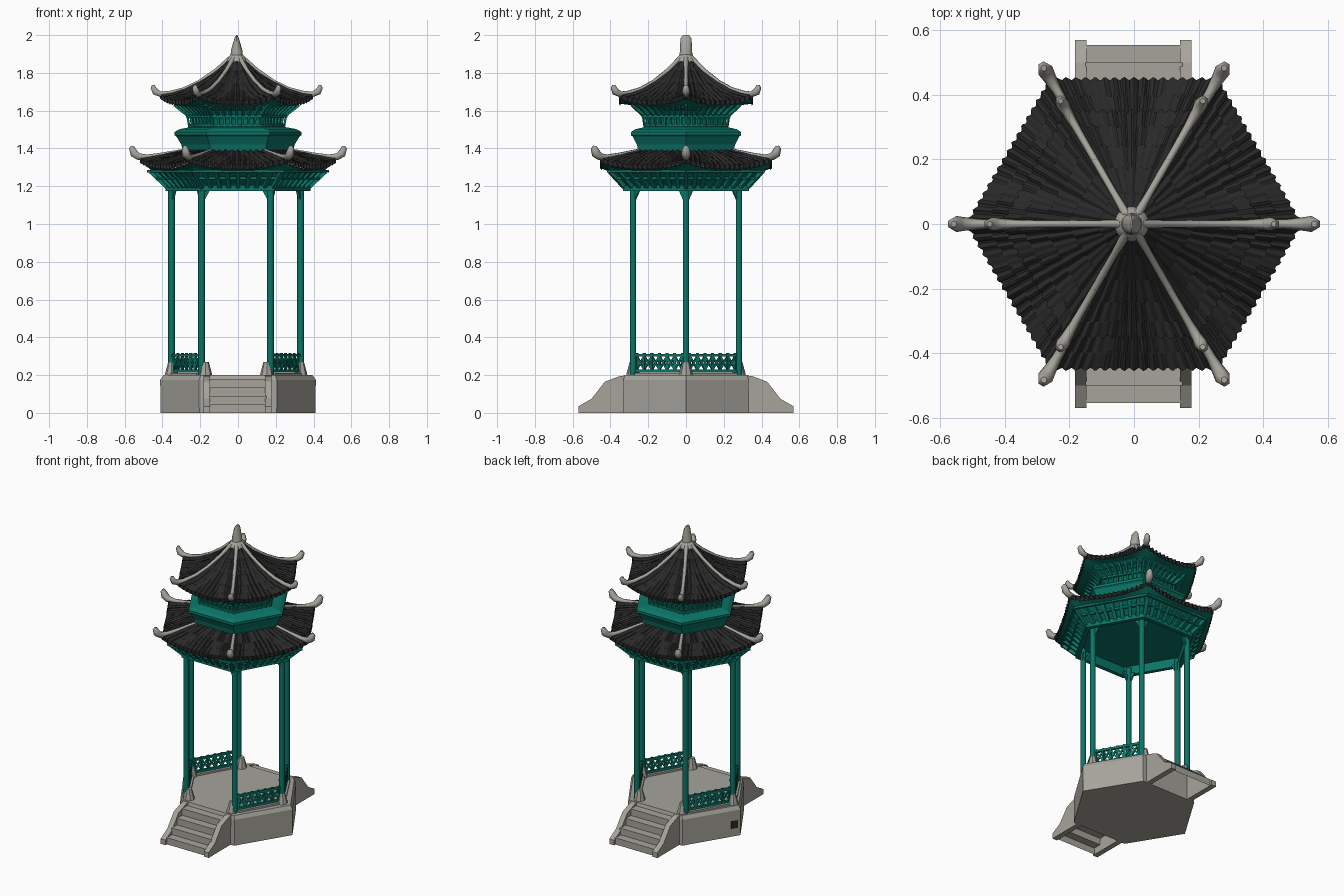
import bpy, bmesh, math
from mathutils import Vector

cube = bpy.data.objects.get("Cube")
if cube:
    bpy.data.objects.remove(cube, do_unlink=True)


def material(name, rgb):
    m = bpy.data.materials.new(name)
    m.use_nodes = True
    m.diffuse_color = (*rgb, 1)
    bsdf = m.node_tree.nodes["Principled BSDF"]
    bsdf.inputs["Base Color"].default_value = (*rgb, 1)
    bsdf.inputs["Roughness"].default_value = 0.8
    return m


STONE = material("pale stone", (0.38, 0.37, 0.33))
TEAL = material("teal paint", (0.003, 0.18, 0.135))
DEEP = material("deep teal paint", (0.003, 0.15, 0.115))
TILE = material("charcoal tile", (0.022, 0.022, 0.022))


def finish(name, bm, mat, smooth=False):
    me = bpy.data.meshes.new(name)
    bm.to_mesh(me)
    bm.free()
    ob = bpy.data.objects.new(name, me)
    bpy.context.collection.objects.link(ob)
    me.materials.append(mat)
    if smooth:
        bpy.ops.object.select_all(action="DESELECT")
        ob.select_set(True)
        bpy.context.view_layer.objects.active = ob
        bpy.ops.object.shade_smooth_by_angle(angle=math.radians(40))
    return ob


def corner(k, r, z=0.0):
    a = math.radians(60 * k)
    return Vector((r * math.cos(a), r * math.sin(a), z))


def on_side(k, u, r, z):
    return corner(k, r, z).lerp(corner(k + 1, r, z), u)


def post(k, z=0.0):
    """Column position: a hexagon slightly squashed from front to back."""
    c = corner(k, 1)
    x = 0.3415 if k % 3 == 0 else 0.1825
    return Vector((math.copysign(x, c.x) - 0.01, 0.324 * c.y, z))


def stack(bm, rings, sides=6, centre=Vector()):
    """Closed solid through rings of (radius, height, optional y radius)."""
    loops = []
    for r, z, *ry in rings:
        ry = ry[0] if ry else r
        angles = [math.tau * i / sides for i in range(sides)]
        loops.append([bm.verts.new(centre + Vector((r * math.cos(a), ry * math.sin(a), z)))
                      for a in angles])
    for lo, hi in zip(loops, loops[1:]):
        for i in range(sides):
            j = (i + 1) % sides
            bm.faces.new((lo[i], lo[j], hi[j], hi[i]))
    bm.faces.new(loops[0][::-1])
    bm.faces.new(loops[-1])


def solid(name, rings, mat, sides=6, smooth=False):
    bm = bmesh.new()
    stack(bm, rings, sides)
    return finish(name, bm, mat, smooth)


def bar(bm, p, q, w, h):
    """Rectangular strut from p to q."""
    d = (q - p).normalized()
    side = d.cross(Vector((0, 0, 1)))
    side = side.normalized() if side.length > 0.01 else Vector((-p.y, p.x, 0)).normalized()
    up = side.cross(d)
    a, b = [[bm.verts.new(c + side * sx * w / 2 + up * sz * h / 2)
             for sx, sz in ((-1, -1), (1, -1), (1, 1), (-1, 1))] for c in (p, q)]
    faces = [bm.faces.new(a), bm.faces.new(b[::-1])]
    for i in range(4):
        j = (i + 1) % 4
        faces.append(bm.faces.new((a[i], b[i], b[j], a[j])))
    bmesh.ops.recalc_face_normals(bm, faces=faces)


def roof_sheet(name, rings, lift, mat, rib=0.0, n=72):
    """Six-sided sheet whose corners sweep up; rib adds rows of tiles."""
    bm = bmesh.new()
    radii = [r for r, z in rings]
    lo, hi = min(radii), max(radii)
    for k in range(6):
        grid = []
        for r, z in rings:
            row = []
            for i in range(n + 1):
                u = i / n
                p = on_side(k, u, r, z)
                p.z += lift * ((r - lo) / (hi - lo)) ** 2 * abs(2 * u - 1) ** 2.5
                wave = math.cos(math.tau * (u - 0.5) * r / 0.03)
                p.z += rib * wave
                p += Vector((p.x, p.y, 0)).normalized() * rib * wave * (r / hi)
                row.append(bm.verts.new(p))
            grid.append(row)
        for a, b in zip(grid, grid[1:]):
            for i in range(n):
                bm.faces.new((a[i], a[i + 1], b[i + 1], b[i]))
    return finish(name, bm, mat)


def hip_ridges(name, path):
    """Six stone ridges following (radius, height, thickness) points."""
    cu = bpy.data.curves.new(name, "CURVE")
    cu.dimensions = "3D"
    cu.bevel_depth = 1.0
    cu.bevel_resolution = 1
    cu.use_fill_caps = True
    for k in range(6):
        sp = cu.splines.new("POLY")
        sp.points.add(len(path) - 1)
        for pt, (r, z, t) in zip(sp.points, path):
            pt.co = (*corner(k, r, z), 1)
            pt.radius = t
    cu.materials.append(STONE)
    ob = bpy.data.objects.new(name, cu)
    bpy.context.collection.objects.link(ob)
    return ob


# Stone platform, with a dark worn plate by one corner
solid("platform", [(0.41, 0, 0.385), (0.412, 0.175, 0.383), (0.395, 0.2, 0.375)], STONE)
plate = bmesh.new()
bar(plate, Vector((-0.377, 0.054, 0.08)), Vector((-0.401, 0.015, 0.08)), 0.009, 0.05)
finish("worn_plate", plate, TILE)

# Stairs at front and back: a hollow flight between sloping cheek walls
flight = []
for i in range(4):
    h = 0.18 - 0.045 * i
    flight += [(0.335 + 0.055 * i, h), (0.39 + 0.055 * i, h)]
flight.append((0.555, 0))
cheek = [(0.3, 0), (0.3, 0.2), (0.35, 0.195), (0.43, 0.165), (0.5, 0.075), (0.57, 0.035), (0.57, 0)]
for label, s in (("front", -1), ("back", 1)):
    bm = bmesh.new()
    rows = [[bm.verts.new((s * x, s * y, z)) for x in (-0.15, 0.15)] for y, z in flight]
    for a, b in zip(rows, rows[1:]):
        bm.faces.new((a[0], a[1], b[1], b[0]))
    finish(label + "_steps", bm, STONE)
    bm = bmesh.new()
    for x in (-0.165, 0.16):
        face = bm.faces.new([bm.verts.new((x - 0.018, s * y, z)) for y, z in cheek])
        out = bmesh.ops.extrude_face_region(bm, geom=[face])
        moved = [v for v in out["geom"] if isinstance(v, bmesh.types.BMVert)]
        bmesh.ops.translate(bm, verts=moved, vec=(0.036, 0, 0))
    bmesh.ops.recalc_face_normals(bm, faces=bm.faces)
    finish(label + "_stair_cheeks", bm, STONE)

# Columns on flared stone feet, with small braces under the beam
columns, feet, braces = bmesh.new(), bmesh.new(), bmesh.new()
for k in range(6):
    stack(columns, [(0.018, 0.2), (0.018, 1.22)], 10, post(k))
    inward = Vector((0 if k % 3 == 0 else -math.copysign(0.02, post(k).x), 0, 0))
    stack(feet, [(0.042, 0.17), (0.034, 0.21), (0.018, 0.27)], 8, post(k) + inward)
    for other in (k - 1, k + 1):
        bar(braces, post(k, 1.12), post(k, 1.185).lerp(post(other, 1.185), 0.1), 0.014, 0.02)
finish("columns", columns, TEAL, True)
finish("column_feet", feet, STONE, True)
finish("column_braces", braces, TEAL)

# Lattice railings on the four closed sides
rails, kerbs = bmesh.new(), bmesh.new()
for k in (0, 2, 3, 5):
    def at(u, z):
        return post(k, z).lerp(post(k + 1, z), u)
    bar(kerbs, at(0.06, 0.203), at(0.94, 0.203), 0.04, 0.018)
    for z in (0.222, 0.305):
        bar(rails, at(0.04, z), at(0.96, z), 0.016, 0.015)
    cells = 6
    for i in range(cells + 1):
        u = 0.07 + 0.86 * i / cells
        bar(rails, at(u, 0.215), at(u, 0.318), 0.014, 0.012)
        if i < cells:
            v = u + 0.86 / cells
            bar(rails, at(u, 0.23), at(v, 0.3), 0.01, 0.01)
            bar(rails, at(u, 0.3), at(v, 0.23), 0.01, 0.01)
finish("railings", rails, TEAL)
finish("railing_kerbs", kerbs, STONE)

# Ring beam around a recessed ceiling, and the lower eave
roof_sheet("ring_beam", [(0.37, 1.215), (0.385, 1.205), (0.385, 1.175), (0.355, 1.175),
                         (0.355, 1.235)][::-1], 0, TEAL, n=1)
solid("ceiling", [(0.36, 1.235), (0.36, 1.245)], TEAL)
roof_sheet("lower_soffit", [(0.37, 1.2), (0.43, 1.245), (0.475, 1.28), (0.515, 1.293)],
           0.035, DEEP, n=16)
roof_sheet("lower_roof", [(0.52, 1.29), (0.52, 1.315), (0.46, 1.338), (0.39, 1.362), (0.27, 1.395)],
           0.035, TILE, rib=0.005)
hip_ridges("lower_ridges", [(0.29, 1.388, 0.011), (0.4, 1.368, 0.012), (0.48, 1.355, 0.015),
                            (0.525, 1.356, 0.021), (0.55, 1.373, 0.025), (0.56, 1.4, 0.019),
                            (0.558, 1.413, 0.01)])

# Flared upper drum with a rounded ledge
solid("drum", [(0.285, 1.36), (0.3, 1.42), (0.325, 1.462), (0.336, 1.47),
               (0.336, 1.487), (0.31, 1.502), (0.24, 1.515)], TEAL)

# Recessed frieze and soffit of the upper eave
upper = [solid("frieze", [(0.24, 1.5), (0.245, 1.55), (0.272, 1.61), (0.3, 1.645)], DEEP),
         roof_sheet("upper_soffit", [(0.27, 1.6), (0.34, 1.63), (0.4, 1.636)], 0.035, DEEP, n=16)]

# Bracket sets and trim bars below both eaves
lower_brackets, upper_brackets = bmesh.new(), bmesh.new()
for k in range(6):
    for i in range(8):
        u = i / 8
        bar(lower_brackets, on_side(k, u, 0.375, 1.2), on_side(k, u, 0.46, 1.28), 0.022, 0.03)
        bar(upper_brackets, on_side(k, u, 0.25, 1.51), on_side(k, u, 0.262, 1.58), 0.011, 0.012)
        bar(upper_brackets, on_side(k, u, 0.258, 1.575), on_side(k, u, 0.33, 1.632), 0.014, 0.018)
    for bm, r, z in ((lower_brackets, 0.43, 1.243), (lower_brackets, 0.475, 1.28),
                     (upper_brackets, 0.25, 1.522), (upper_brackets, 0.263, 1.572),
                     (upper_brackets, 0.305, 1.62)):
        bar(bm, corner(k, r, z), corner(k + 1, r, z), 0.014, 0.014)
finish("lower_brackets", lower_brackets, TEAL)
upper.append(finish("upper_brackets", upper_brackets, TEAL))

# Upper roof and its ridges
upper.append(roof_sheet("upper_roof", [(0.405, 1.63), (0.405, 1.654), (0.35, 1.672), (0.28, 1.701),
                                       (0.2, 1.745), (0.11, 1.812), (0.04, 1.878)],
                        0.035, TILE, rib=0.005))
upper.append(hip_ridges("upper_ridges", [(0.03, 1.882, 0.014), (0.11, 1.814, 0.011),
                                         (0.2, 1.752, 0.011), (0.28, 1.714, 0.011),
                                         (0.36, 1.692, 0.013), (0.405, 1.688, 0.017),
                                         (0.43, 1.7, 0.021), (0.442, 1.722, 0.016),
                                         (0.44, 1.736, 0.009)]))

# Finial: round seat and a flattened pointed bud
upper.append(solid("finial_seat", [(0.06, 1.83), (0.052, 1.87), (0.035, 1.895), (0.025, 1.9)],
                   STONE, 12, True))
upper.append(solid("finial_bud", [(0.034, 1.88, 0.036), (0.03, 1.92, 0.032), (0.02, 1.955, 0.031),
                                  (0.011, 1.985, 0.028), (0.003, 2.0, 0.015)], STONE, 12, True))

# The upper storey sits slightly off centre
for ob in upper:
    ob.location.x = -0.007
